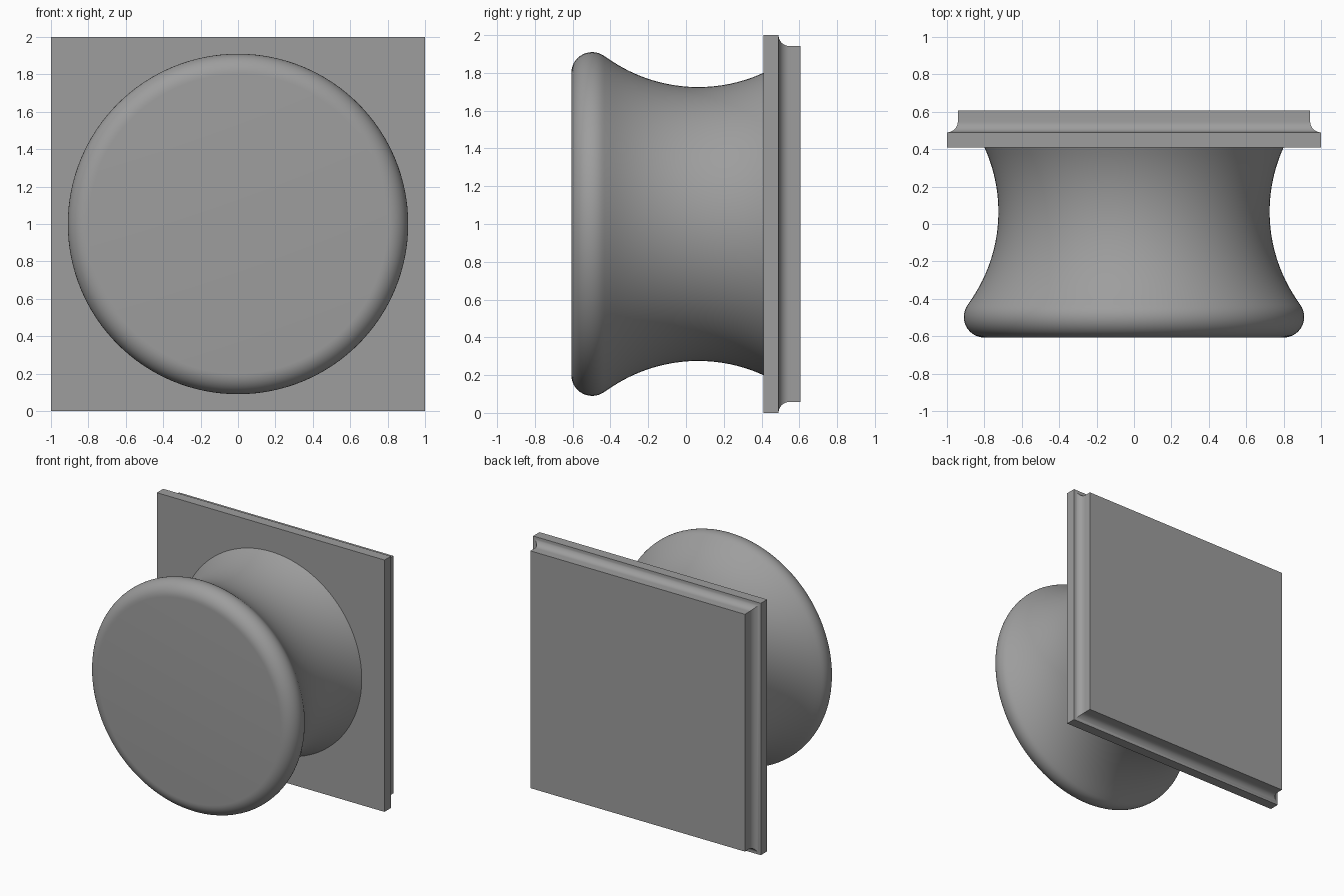
import bpy, bmesh, math

if "Cube" in bpy.data.objects:
    bpy.data.objects.remove(bpy.data.objects["Cube"])

grey = bpy.data.materials.new("grey")
grey.diffuse_color = (0.34, 0.34, 0.34, 1)
grey.use_nodes = True
grey.node_tree.nodes["Principled BSDF"].inputs["Base Color"].default_value = grey.diffuse_color

CENTRE_Z = 1.0


def loft(name, profile, sides, turn=0.0, scale=1.0):
    """Stack rings of (y, radius) along the y axis and cap both ends."""
    bm = bmesh.new()
    rings = []
    for y, r in profile:
        angles = [turn + 2 * math.pi * i / sides for i in range(sides)]
        rings.append([bm.verts.new((r * scale * math.cos(a), y,
                                    CENTRE_Z + r * scale * math.sin(a))) for a in angles])
    for a, b in zip(rings, rings[1:]):
        for i in range(sides):
            j = (i + 1) % sides
            bm.faces.new((a[i], a[j], b[j], b[i]))
    bm.faces.new(rings[0])
    bm.faces.new(rings[-1])
    bmesh.ops.recalc_face_normals(bm, faces=bm.faces)
    mesh = bpy.data.meshes.new(name)
    bm.to_mesh(mesh)
    bm.free()
    mesh.materials.append(grey)
    ob = bpy.data.objects.new(name, mesh)
    bpy.context.collection.objects.link(ob)
    bpy.ops.object.select_all(action='DESELECT')
    ob.select_set(True)
    bpy.context.view_layer.objects.active = ob
    bpy.ops.object.shade_smooth_by_angle(angle=math.radians(30))
    return ob


def arc(cy, cr, radius, start, end, steps):
    """Points (y, r) on an arc, angles measured from +y towards +r."""
    return [(cy + radius * math.cos(t), cr + radius * math.sin(t))
            for t in (start + (end - start) * i / steps for i in range(steps + 1))]


# Knob: rounded rim flowing tangentially into a concave waist
rim_y, rim_r, rim_rad = -0.497, 0.80, 0.11
waist_y, waist_r, waist_rad = 0.065, 0.725 + 0.83, 0.83
tangent = math.atan2(waist_r - rim_r, waist_y - rim_y)
plate_front = 0.41
waist_end = -math.acos((plate_front - waist_y) / waist_rad)
knob = arc(rim_y, rim_r, rim_rad, math.pi, tangent, 14)
knob += arc(waist_y, waist_r, waist_rad, tangent - math.pi, waist_end, 24)[1:]
loft("knob", knob, 128)

# Square back plate: full-size front slab, cove, smaller back slab
plate = [(plate_front, 1.0)]
plate += arc(0.548, 1.0, 0.058, math.pi, 1.5 * math.pi, 10)
plate += [(0.607, 0.942)]
loft("back_plate", plate, 4, math.pi / 4, math.sqrt(2))
